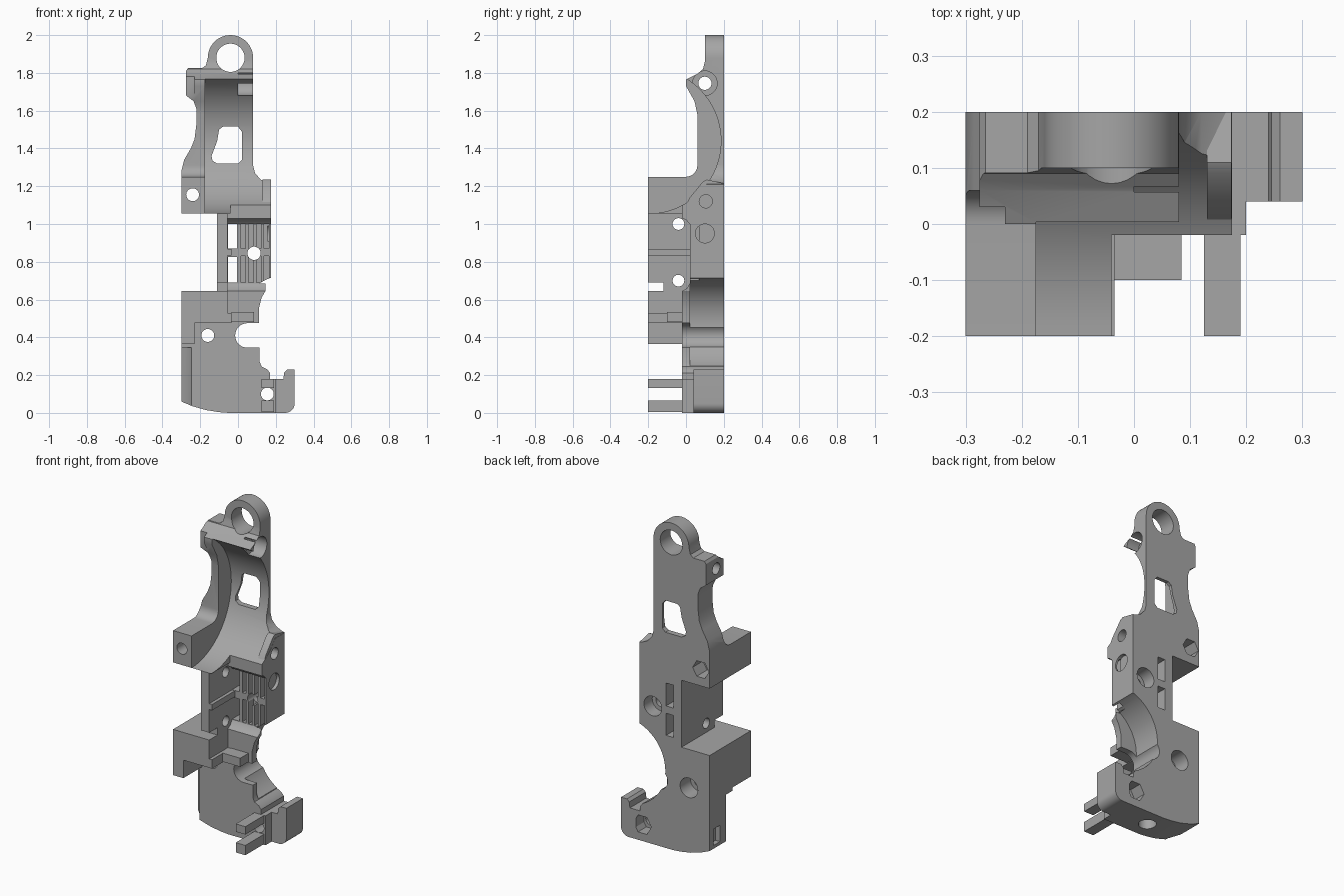
import bpy, bmesh
from math import sin, cos, pi, radians

cube = bpy.data.objects.get("Cube")
if cube:
    bpy.data.objects.remove(cube)

grey = bpy.data.materials.new("plain grey")
grey.use_nodes = True
grey.diffuse_color = (0.38, 0.38, 0.38, 1)
grey.node_tree.nodes["Principled BSDF"].inputs["Base Color"].default_value = (0.38, 0.38, 0.38, 1)


def prism(name, pts, axis, lo, hi):
    """Extrude a profile: axis y takes (x, z), axis x takes (y, z), axis z takes (x, y)."""
    place = {"x": lambda a, b, t: (t, a, b),
             "y": lambda a, b, t: (a, t, b),
             "z": lambda a, b, t: (a, b, t)}[axis]
    bm = bmesh.new()
    n = len(pts)
    rings = [[bm.verts.new(place(a, b, t)) for a, b in pts] for t in (lo, hi)]
    for ring in rings:
        bm.faces.new(ring)
    for i in range(n):
        j = (i + 1) % n
        bm.faces.new((rings[0][i], rings[0][j], rings[1][j], rings[1][i]))
    bmesh.ops.recalc_face_normals(bm, faces=bm.faces)
    mesh = bpy.data.meshes.new(name)
    bm.to_mesh(mesh)
    bm.free()
    mesh.materials.append(grey)
    ob = bpy.data.objects.new(name, mesh)
    bpy.context.collection.objects.link(ob)
    return ob


def arc(cx, cy, r, start, end, n=24):
    return [(cx + r * cos(radians(start + (end - start) * i / n)),
             cy + r * sin(radians(start + (end - start) * i / n))) for i in range(n + 1)]


def rod(a, b, r, axis, lo, hi, n=32):
    pts = [(a + r * cos(2 * pi * i / n), b + r * sin(2 * pi * i / n)) for i in range(n)]
    return prism("cutter", pts, axis, lo, hi)


def box(name, x0, x1, y0, y1, z0, z1):
    return prism(name, [(x0, z0), (x1, z0), (x1, z1), (x0, z1)], "y", y0, y1)


def combine(ob, others, operation="DIFFERENCE"):
    """Apply booleans with helper shapes, then discard the helpers."""
    for other in others:
        mod = ob.modifiers.new("shape", "BOOLEAN")
        mod.operation = operation
        mod.solver = "EXACT"
        mod.object = other
        bpy.context.view_layer.objects.active = ob
        bpy.ops.object.modifier_apply(modifier=mod.name)
        bpy.data.objects.remove(other)
    return ob


# Upper frame: front outline crossed with side outline
upper = prism("upper_frame", [
    (-.3, 1.055), (.175, 1.055), (.175, 1.21), (.12, 1.235), (.09, 1.27), (.08, 1.31),
    *arc(-.04, 1.88, .12, 0, 180), (-.17, 1.84), (-.19, 1.825), (-.265, 1.825), (-.275, 1.81),
    (-.275, 1.68), (-.235, 1.65), (-.22, 1.61), (-.22, 1.53), (-.23, 1.45), (-.25, 1.4),
    (-.285, 1.34), (-.3, 1.28)], "y", -.2, .2)
side = prism("cutter", [
    (-.2, 1.0), (-.2, 1.25), *arc(0, 1.31, .06, -90, 0, 8), (.06, 1.58), (.045, 1.65),
    (0, 1.73), (0, 1.765), (.06, 1.795), (.09, 1.82), (.1, 1.86), (.1, 2.1), (.3, 2.1),
    (.3, 1.0)], "x", -.5, .5)
combine(upper, [side], "INTERSECT")
window = prism("cutter", [
    (-.11, 1.32), (0, 1.32), (.02, 1.34), (.02, 1.49), (0, 1.515), (-.08, 1.515),
    (-.1, 1.5), (-.11, 1.44), (-.14, 1.36), (-.135, 1.335)], "y", -.3, .3)
combine(upper, [
    rod(-.2, 1.44, .385, "x", -.175, .4, 96),        # motor-like round cavity
    rod(-.04, 1.88, .075, "y", -.3, .3),             # top eye
    window,
    rod(.1, 1.745, .035, "x", -.5, .5),              # cross pin hole
    rod(.1, 1.745, .065, "x", 0, .5),
    box("cutter", -.4, -.23, -.3, .03, 1.6, 1.9),
    box("cutter", -.04, .4, -.3, -.02, 1.0, 1.3),
    rod(-.24, 1.155, .034, "y", -.3, .3),            # block screw and nut pocket
    rod(-.24, 1.155, .055, "y", .1, .3, 6),
    rod(.105, 1.12, .035, "x", .1, .5)])

# Pivot tab beside the cavity
tab = prism("pivot_tab", [
    (.01, 1.06), (.005, 1.11), (.02, 1.14), (.09, 1.225), (.11, 1.235), (.2, 1.215),
    (.2, 1.06)], "x", .13, .174)
combine(tab, [rod(.105, 1.12, .035, "x", 0, .5)])

# Middle panel with windows, vent slots and screw hole
panel = prism("vent_panel", [
    (-.055, .645), (.145, .645), (.165, .68), (.175, .71), (.175, 1.055), (-.055, 1.055)],
    "y", .02, .2)
cuts = [box("cutter", -.054, -.005, -.1, .3, z0, z1) for z0, z1 in ((.69, .825), (.87, 1.01))]
for i in range(4):
    x = .015 + i * .041
    for z0, z1 in ((.69, .83), (.87, 1.005)):
        cuts.append(box("cutter", x, x + .026, -.1, .07, z0, z1))
cuts += [rod(.085, .845, .035, "y", -.1, .3),
         rod(.085, .845, .06, "y", .12, .3),
         rod(.1, .95, .05, "x", .155, .3),
         rod(.26, .47, .26, "y", .02, .3, 64)]
combine(panel, cuts)
prism("panel_ledge", [(-.02, 1.03), (.0, 1.022), (.02, 1.0), (.02, 1.055), (-.02, 1.055)],
      "x", -.055, .175)
prism("panel_foot", [(-.02, .645), (.02, .645), (.02, .685), (.005, .66)], "x", -.055, .145)

# Middle side wall
wall = prism("side_wall", [
    (-.2, .69), (-.12, .69), (-.12, .645), (.2, .645), (.2, 1.055), (-.2, 1.055)],
    "x", -.11, -.055)
combine(wall, [rod(-.04, z, .031, "x", -.3, .3) for z in (.7, 1.0)])
box("wall_rib", -.055, -.035, -.2, .02, .832, .868)

# Lower body
lower = prism("lower_body", [
    (-.3, .06), (-.24, .035), (-.17, .015), (-.1, .004), (-.05, 0), (.2, 0), (.2, .18),
    (.17, .18), (.17, .21), (.155, .23), (.125, .245), (.115, .27), (.115, .345),
    *arc(.05, .41, .065, 270, 90, 16), (.11, .475), (.11, .55), (.125, .61), (.145, .645),
    (-.3, .645)], "y", -.02, .2)
combine(lower, [
    rod(.26, .47, .26, "y", .02, .3, 64),                     # concave flank
    prism("cutter", [(-.31, -.1), (-.22, -.1), (-.25, -.005), (-.285, .03), (-.31, .05)],
          "z", -.1, .345),                                    # rounded front corner
    rod(-.16, .41, .034, "y", -.3, .3),
    rod(-.16, .41, .06, "y", .1, .3),
    rod(.155, .1, .034, "y", -.3, .3),
    rod(.155, .1, .06, "y", .12, .3, 6),
    rod(-.02, .09, .05, "z", -.1, .1),
    box("cutter", -.4, -.27, .1, .16, .08, .18)])

# Forward guard in front of the lower body
prism("front_guard", [
    (-.3, .365), (-.23, .365), (-.23, .475), (-.11, .475), (-.11, .645), (-.3, .645)],
    "y", -.2, -.02)
box("guard_return", -.11, -.035, -.2, -.02, .475, .53)
box("guard_web", -.11, -.055, -.2, -.02, .53, .645)
box("front_shelf", -.035, .085, -.1, -.02, .48, .533)

# Hook at the bottom corner
prism("corner_hook", [
    (.2, 0), (.25, 0), *arc(.25, .05, .05, -90, 0, 8), (.3, .23), (.26, .23), (.245, .215),
    (.24, .18), (.2, .18)], "y", .04, .2)

# Pair of forward prongs
for label, z0, z1 in (("lower", .005, .065), ("upper", .132, .18)):
    box(label + "_prong", .125, .19, -.2, -.02, z0, z1)

# Smooth curved faces, keep the machined edges crisp
bpy.ops.object.select_all(action="DESELECT")
for ob in bpy.context.scene.objects:
    if ob.type == "MESH":
        ob.select_set(True)
        bpy.context.view_layer.objects.active = ob
bpy.ops.object.shade_smooth_by_angle(angle=radians(30))
